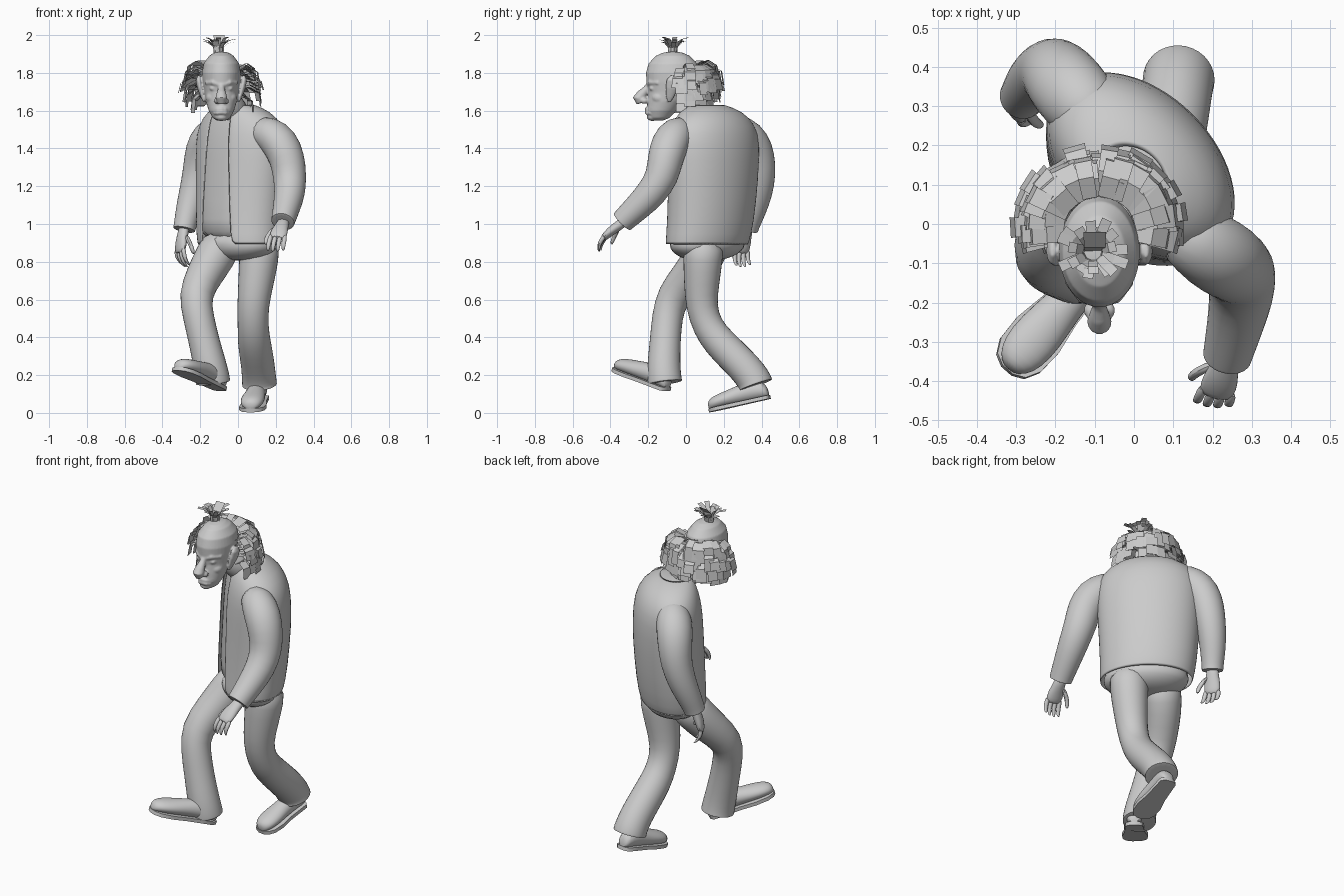
import bpy, bmesh, math, random
from mathutils import Vector as V

random.seed(4)
cube = bpy.data.objects.get("Cube")
if cube:
    bpy.data.objects.remove(cube)

grey = bpy.data.materials.new("clay_grey")
grey.use_nodes = True
grey.diffuse_color = (0.6, 0.6, 0.6, 1)
grey.node_tree.nodes["Principled BSDF"].inputs["Base Color"].default_value = (0.6, 0.6, 0.6, 1)
UP = V((0, 0, 1))


def finish(name, bm, sub=0, smooth=True, thick=0):
    bmesh.ops.recalc_face_normals(bm, faces=bm.faces)
    mesh = bpy.data.meshes.new(name)
    bm.to_mesh(mesh)
    bm.free()
    mesh.materials.append(grey)
    ob = bpy.data.objects.new(name, mesh)
    bpy.context.collection.objects.link(ob)
    if smooth:
        bpy.ops.object.select_all(action='DESELECT')
        ob.select_set(True)
        bpy.context.view_layer.objects.active = ob
        bpy.ops.object.shade_smooth_by_angle(angle=math.radians(50))
    if thick:
        mod = ob.modifiers.new("thickness", 'SOLIDIFY')
        mod.thickness = thick
    if sub:
        mod = ob.modifiers.new("smooth", 'SUBSURF')
        mod.levels = mod.render_levels = sub
    return ob


def loft(name, rings, n=16, gaps=None, sub=1, bm=None, thick=0):
    """Skin elliptical rings (centre, u, v); gaps leave an opening around +u."""
    own = bm is None
    bm = bm or bmesh.new()
    rows = []
    for i, (c, u, v) in enumerate(rings):
        g = gaps[i] if gaps else 0
        count = n + 1 if gaps else n
        angs = [g + (math.tau - 2 * g) * k / n for k in range(count)]
        rows.append([bm.verts.new(c + u * math.cos(a) + v * math.sin(a)) for a in angs])
    for r, s in zip(rows, rows[1:]):
        for k in range(n):
            j = (k + 1) % len(r)
            bm.faces.new((r[k], r[j], s[j], s[k]))
    if not gaps:
        bm.faces.new(list(reversed(rows[0])))
        bm.faces.new(rows[-1])
    if own:
        finish(name, bm, sub, thick=thick)


def tube(name, pts, ref=(0, 1, 0), flat=1.0, hem=False, n=16, bm=None):
    """Round limb through (x, y, z, radius) points; flat squashes it across ref."""
    p = [V(q[:3]) for q in pts]
    rings = []
    for i, q in enumerate(pts):
        t = (p[min(i + 1, len(p) - 1)] - p[max(i - 1, 0)]).normalized()
        u = t.cross(V(ref)).normalized()
        rings.append((p[i], u * q[3], t.cross(u) * q[3] * flat))
    if hem:  # crisp cloth edge
        c, u, v = rings[-1]
        rings += [(c + t * .005, u, v), (c + t * .006, u * .9, v * .9)]
    loft(name, rings, n=n, bm=bm)


def ball(bm, loc, size, segs=20):
    new = bmesh.ops.create_uvsphere(bm, u_segments=segs, v_segments=segs // 2, radius=1)
    for v in new["verts"]:
        v.co = V(loc) + V((v.co.x * size[0], v.co.y * size[1], v.co.z * size[2]))


# Torso, turned towards the right foot
FRONT = V((-1, -1, 0)).normalized()
SIDE = V((1, -1, 0)).normalized()


def body(rows, grow=0):
    return [(V((x, y, z)), FRONT * (b + grow), SIDE * (a + grow)) for x, y, z, a, b in rows]


torso = [(.005, .115, .91, .24, .165), (.005, .13, 1.0, .25, .175), (.015, .145, 1.25, .265, .178),
         (.018, .147, 1.43, .275, .173), (.015, .145, 1.52, .255, .155), (.005, .135, 1.59, .185, .125),
         (-.01, .105, 1.628, .085, .075)]
loft("shirt", body(torso), n=24)
loft("jacket", body([(.005, .11, .888, .24, .165)] + torso[1:], .008), n=28,
     gaps=[.42, .4, .32, .27, .27, .35, .6], thick=-.007)
loft("trouser_seat", body([(.008, .113, .96, .238, .163), (.008, .113, .885, .24, .165),
                           (.01, .11, .86, .225, .155), (.01, .105, .825, .17, .125),
                           (.01, .1, .805, .08, .06)]))

# Trouser legs
tube("right_trouser_leg", [(-.07, .14, .92, .11), (-.12, .1, .83, .11), (-.178, .025, .73, .1),
     (-.23, -.072, .62, .09), (-.21, -.1, .51, .083), (-.18, -.11, .38, .083),
     (-.15, -.118, .26, .089), (-.135, -.115, .19, .092), (-.132, -.112, .165, .093)],
     ref=(1, 0, 0), hem=True)
tube("left_trouser_leg", [(.115, .095, .92, .11), (.112, .09, .82, .107), (.095, .083, .69, .096),
     (.078, .08, .56, .084), (.08, .115, .455, .083), (.085, .17, .38, .089),
     (.098, .25, .3, .091), (.108, .32, .23, .091), (.112, .36, .175, .093), (.114, .368, .152, .094)],
     ref=(1, 0, 0), hem=True)


# Shoes: rounded upper on a flat sole
def shoe(side, heel, toe):
    heel, toe = V(heel), V(toe)
    d = toe - heel
    s = d.cross(UP).normalized()
    n = s.cross(d).normalized()
    shape = [(.0, .025, .05), (.05, .044, .09), (.25, .048, .11), (.45, .052, .1),
             (.68, .065, .085), (.86, .062, .074), (.96, .044, .06), (1, .016, .04)]
    loft(side + "_shoe", [(heel + d * t + n * (h / 2 + .008), s * w, n * h / 2) for t, w, h in shape])
    bm = bmesh.new()
    line = [heel + d * t + s * w * 1.08 for t, w, h in shape]
    line += [heel + d * t - s * w * 1.08 for t, w, h in reversed(shape)]
    face = bm.faces.new([bm.verts.new(p) for p in line])
    new = bmesh.ops.extrude_face_region(bm, geom=[face])["geom"]
    bmesh.ops.translate(bm, vec=n * .02, verts=[e for e in new if isinstance(e, bmesh.types.BMVert)])
    finish(side + "_sole", bm)


shoe("right", (-.085, -.1, .115), (-.325, -.375, .225))
shoe("left", (.12, .445, .075), (.065, .125, .003))

# Sleeves
tube("left_sleeve", [(.09, -.0, 1.495, .075), (.16, -.045, 1.485, .097), (.225, -.085, 1.43, .104),
     (.262, -.11, 1.345, .096), (.275, -.125, 1.25, .09), (.275, -.18, 1.165, .084),
     (.258, -.255, 1.09, .074), (.242, -.32, 1.03, .066), (.238, -.335, 1.015, .064)],
     ref=(1, -1, 0), hem=True)
tube("right_sleeve", [(-.07, .235, 1.5, .075), (-.125, .295, 1.485, .097), (-.17, .35, 1.43, .102),
     (-.193, .38, 1.35, .095), (-.208, .39, 1.26, .088), (-.235, .38, 1.16, .08),
     (-.262, .355, 1.07, .07), (-.28, .33, .995, .061), (-.284, .325, .975, .06)],
     ref=(1, -1, 0), hem=True)


# Hands: palm, four curled fingers and a thumb
def hand(side, wrist, d, thumb, flip, curl):
    size = 1.15
    o, d = V(wrist), V(d).normalized() * size
    w = V(thumb)
    w = (w - d * w.dot(d) / d.length_squared).normalized() * size
    c = d.cross(w) * flip / size
    bm = bmesh.new()

    def part(stations, n=8):
        loft("", [(o + d * a + w * b + c * e, w * rw, c * rc) for a, b, e, rw, rc in stations], n=n, bm=bm)

    part([(-.04, 0, 0, .028, .024), (.02, 0, 0, .032, .024), (.06, 0, 0, .042, .022),
          (.095, 0, .005, .041, .018), (.11, 0, .005, .03, .012)], 12)
    for k in range(4):
        b = .031 - .021 * k
        m = (.95, 1, .95, .8)[k]
        part([(.085, b, .003, .012, .012), (.085 + .036 * m, b * 1.08, .01, .012, .012),
              (.085 + .064 * m, b * 1.1, .03 * curl, .011, .011),
              (.085 + .078 * m, b * 1.1, .055 * curl, .007, .007)])
    part([(.02, .02, .005, .016, .015), (.06, .05, .018, .014, .014),
          (.09, .06, .035, .012, .012), (.108, .058, .045, .007, .007)])
    finish(side + "_hand", bm, 1)


hand("left", (.236, -.345, 1.0), (-.25, -.83, -.6), (-1, -.1, -.15), 1, .8)
hand("right", (-.288, .32, .965), (-.2, -.25, -.92), (.45, -.85, 0), -1, 1)

# Neck
HX = -.088
tube("neck", [(0, .1, 1.56, .085), (-.04, .04, 1.62, .075), (-.08, -.03, 1.7, .07)], ref=(1, 0, 0))

# Head: skull and features fused into one skin
bm = bmesh.new()
skull = [(-.15, 1.548, .025, .03), (-.142, 1.562, .046, .055), (-.13, 1.6, .067, .079),
         (-.107, 1.65, .082, .097), (-.085, 1.7, .09, .115), (-.073, 1.75, .099, .136),
         (-.07, 1.8, .103, .142), (-.07, 1.85, .094, .128), (-.07, 1.89, .065, .09),
         (-.07, 1.906, .04, .055), (-.07, 1.912, .015, .02)]
loft("skull", [(V((HX, y, z)), V((a, 0, 0)), V((0, b, 0))) for y, z, a, b in skull], n=40, bm=bm)
tube("nose", [(HX, -.185, 1.755, .014), (HX, -.21, 1.715, .018), (HX, -.235, 1.685, .027),
     (HX, -.25, 1.667, .032), (HX, -.24, 1.64, .022)], ref=(1, 0, 0), bm=bm)
for z, r in ((1.609, .011), (1.592, .013)):
    tube("lip", [(HX + x, y, z - abs(x) * .15, r * k) for x, y, k in
         ((-.04, -.184, .5), (-.02, -.202, 1), (0, -.208, 1), (.02, -.202, 1), (.04, -.184, .5))],
         ref=(0, 0, 1), n=8, bm=bm)
ball(bm, (HX, -.178, 1.567), (.034, .03, .022))
ball(bm, (HX, -.165, 1.615), (.058, .04, .036))
for s in (-1, 1):
    ball(bm, (HX + s * .042, -.176, 1.718), (.021, .018, .014))
    ball(bm, (HX + s * .022, -.22, 1.652), (.018, .022, .016))
    ball(bm, (HX + s * .042, -.137, 1.668), (.04, .046, .036))
    tube("brow", [(HX + s * .008, -.2, 1.737, .012), (HX + s * .042, -.188, 1.75, .016),
         (HX + s * .082, -.145, 1.747, .01)], ref=(0, 0, 1), n=8, bm=bm)
    tube("ear", [(HX + s * .092, -.09, 1.648, .012), (HX + s * .1, -.085, 1.675, .022),
         (HX + s * .112, -.075, 1.72, .034), (HX + s * .12, -.068, 1.76, .036),
         (HX + s * .118, -.066, 1.785, .018)], ref=(1, 0, 0), flat=.45, n=12, bm=bm)
head = finish("head", bm)
skin = head.modifiers.new("fuse", 'REMESH')
skin.mode = 'VOXEL'
skin.voxel_size = .005
skin.use_smooth_shade = True
relax = head.modifiers.new("relax", 'SMOOTH')
relax.iterations = 4


# Hair: bent flat strands
def strand(bm, base, out, path, width):
    """path is (distance outward, height) for each step of the strand."""
    across = UP.cross(out) * width / 2
    rows = []
    for k, (r, h) in enumerate(path):
        p = base + out * r + UP * h
        f = 1 + .08 * k
        rows.append([bm.verts.new(p - across * f), bm.verts.new(p + across * f)])
    for a, b in zip(rows, rows[1:]):
        bm.faces.new((a[0], a[1], b[1], b[0]))


bm = bmesh.new()
for z, reach in ((1.815, .095), (1.785, .11), (1.745, .115), (1.7, .1), (1.66, .07)):
    for k in range(18):
        a = math.radians(-5 + 190 * k / 17 + random.uniform(-5, 5))
        out = V((math.cos(a), math.sin(a), 0))
        lift = .025 * max(out.y, 0)
        base = V((HX + .09 * out.x, -.012 + .08 * out.y, z + lift + random.uniform(-.015, .015)))
        turn = a + random.uniform(-.2, .2)
        out = V((math.cos(turn), math.sin(turn), 0))
        q = reach * random.uniform(.85, 1.12)
        strand(bm, base, out, [(0, 0), (q * .55, .022), (q, -.005), (q * 1.1, -random.uniform(.045, .08))],
               random.uniform(.036, .054))
finish("side_hair", bm, smooth=False)

bm = bmesh.new()
for k in range(18):
    a = math.tau * k / 18 + random.uniform(-.2, .2)
    out = V((math.cos(a), math.sin(a), 0))
    q = random.uniform(.035, .075)
    h = random.uniform(.06, .095)
    strand(bm, V((-.105, -.07, 1.9)) + out * .02, out,
           [(0, -.01), (.004, h * .55), (q * .5, h * .9), (q, h)], .022)
strand(bm, V((-.1, -.07, 1.9)), V((0, 1, 0)), [(0, 0), (.01, .06), (.05, .1)], .05)
finish("top_tuft", bm, smooth=False)
